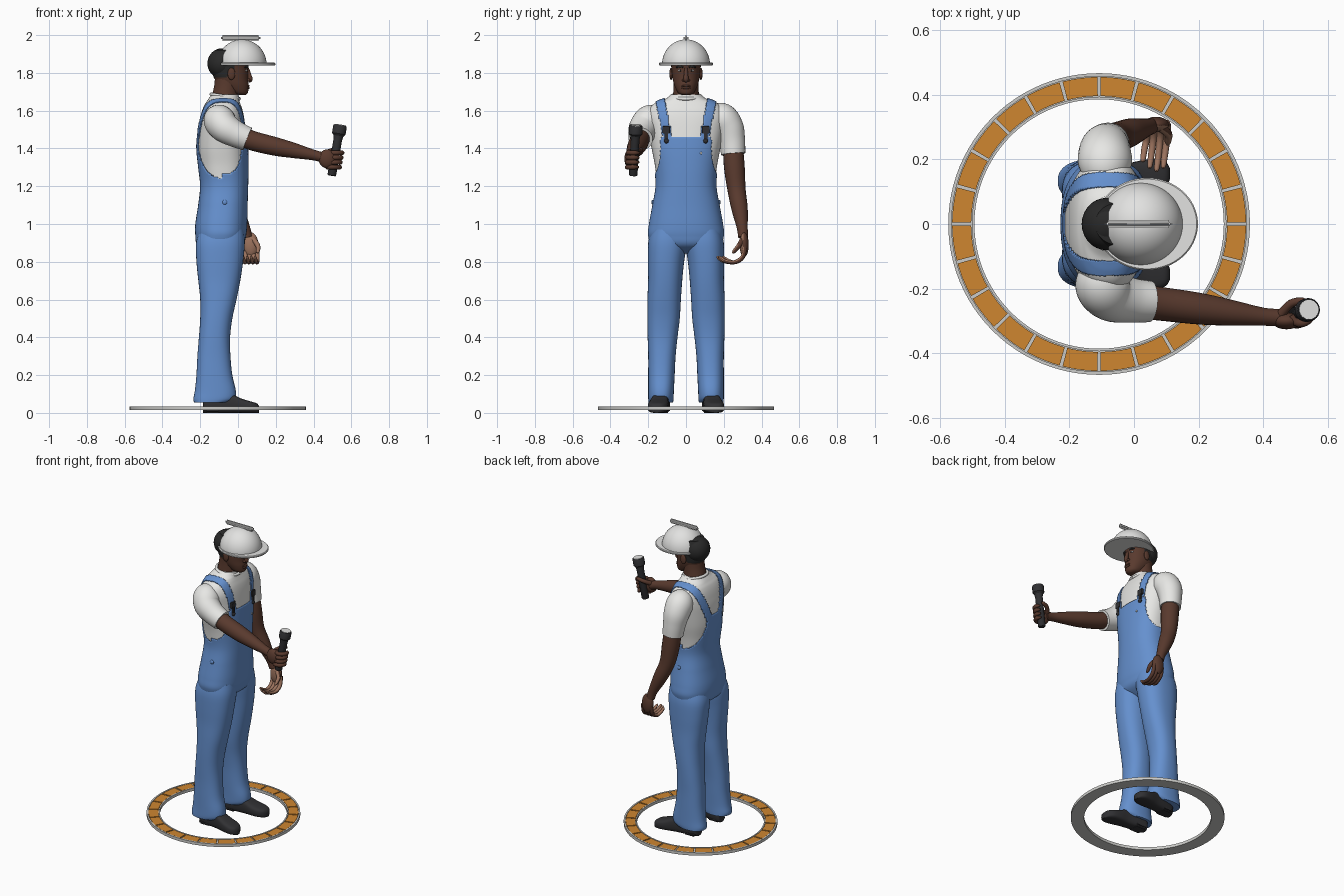
import bpy, bmesh, math
from mathutils import Vector
from math import sin, cos, pi

if "Cube" in bpy.data.objects:
    bpy.data.objects.remove(bpy.data.objects["Cube"])


def material(name, r, g, b):
    m = bpy.data.materials.new(name)
    m.use_nodes = True
    m.diffuse_color = (r, g, b, 1)
    m.node_tree.nodes["Principled BSDF"].inputs["Base Color"].default_value = (r, g, b, 1)
    return m


denim = material("denim blue", .13, .28, .62)
cotton = material("cotton white", .8, .8, .78)
shell = material("helmet white", .76, .76, .75)
skin = material("skin brown", .1, .042, .027)
palm = material("palm tan", .33, .17, .11)
black = material("hair black", .022, .022, .022)
rubber = material("rubber black", .03, .03, .033)
orange = material("ring orange", .62, .24, .03)
grey = material("ring grey", .6, .6, .58)
made = []


def finish(name, bm, *mats):
    bmesh.ops.recalc_face_normals(bm, faces=bm.faces)
    me = bpy.data.meshes.new(name)
    bm.to_mesh(me)
    bm.free()
    for m in mats:
        me.materials.append(m)
    ob = bpy.data.objects.new(name, me)
    bpy.context.collection.objects.link(ob)
    made.append(ob)
    return ob


def paint(ob, rule):
    for p in ob.data.polygons:
        p.material_index = int(rule(p.center, p.normal))


def spline(rows, steps):
    """Smooth interpolation through rows of numbers."""
    out = []
    for i in range(len(rows) - 1):
        a, b = rows[max(i - 1, 0)], rows[i]
        c, d = rows[i + 1], rows[min(i + 2, len(rows) - 1)]
        for s in range(steps):
            t = s / steps
            out.append([q + .5 * t * (r - p + t * (2*p - 5*q + 4*r - s4 + t * (3*(q - r) + s4 - p)))
                        for p, q, r, s4 in zip(a, b, c, d)])
    return out + [list(rows[-1])]


def skin_rings(rings, closed=False, bm=None):
    """Bridge rings of points into a closed surface."""
    bm = bm or bmesh.new()
    vs = [[bm.verts.new(p) for p in ring] for ring in rings]
    n = len(vs[0])
    pairs = list(zip(vs, vs[1:])) + ([(vs[-1], vs[0])] if closed else [])
    for a, b in pairs:
        for i in range(n):
            j = (i + 1) % n
            bm.faces.new((a[i], a[j], b[j], b[i]))
    if not closed:
        bm.faces.new(vs[0])
        bm.faces.new(vs[-1])
    return bm


def loft(rows, steps=4, seg=40, power=.85):
    """Stack of rounded sections; rows are z, back x, front x, right y, left y."""
    sg = lambda v: math.copysign(abs(v) ** power, v)
    rings = []
    for z, x0, x1, y0, y1 in spline(rows, steps):
        rings.append([((x0 + x1) / 2 + (x1 - x0) / 2 * sg(cos(a)),
                       (y0 + y1) / 2 + (y1 - y0) / 2 * sg(sin(a)), z)
                      for a in (2 * pi * k / seg for k in range(seg))])
    return skin_rings(rings)


def tube(name, pts, mat, steps=6, seg=20):
    """Round limb; points are x, y, z, radius."""
    rows = spline(pts, steps)
    ps = [Vector(r[:3]) for r in rows]
    u, rings = Vector((.31, .2, .93)), []
    for i, p in enumerate(ps):
        t = (ps[min(i + 1, len(ps) - 1)] - ps[max(i - 1, 0)]).normalized()
        u = u - t * u.dot(t)
        if u.length < .01:
            u = t.orthogonal()
        u.normalize()
        w = t.cross(u)
        rings.append([p + rows[i][3] * (u * cos(a) + w * sin(a))
                      for a in (2 * pi * k / seg for k in range(seg))])
    return finish(name, skin_rings(rings), mat)


def ball(name, c, r, mat):
    bm = bmesh.new()
    bmesh.ops.create_uvsphere(bm, u_segments=28, v_segments=18, radius=1)
    for v in bm.verts:
        v.co = Vector(c) + Vector(r) * v.co
    return finish(name, bm, mat)


def box(name, c, s, mat, bevel=.003):
    bm = bmesh.new()
    bmesh.ops.create_cube(bm, size=1)
    for v in bm.verts:
        v.co = Vector(c) + Vector(s) * v.co
    bmesh.ops.bevel(bm, geom=bm.edges[:], offset=bevel, segments=3, affect='EDGES')
    return finish(name, bm, mat)


# Floor ring with inset plates
def arc(r0, r1, z0, z1, a0, a1, n):
    return [[(-.108 + r * cos(a), r * sin(a), z) for r, z in ((r0, z0), (r1, z0), (r1, z1), (r0, z1))]
            for a in (a0 + (a1 - a0) * k / n for k in range(n + 1))]


for name, r0, r1, top in (("ring_base", .386, .467, .028), ("ring_inner_rim", .386, .394, .034),
                          ("ring_outer_rim", .457, .467, .034)):
    finish(name, skin_rings(arc(r0, r1, .015, top, 0, 2 * pi, 96)[:-1], True), grey)
bm = bmesh.new()
for k in range(24):
    a = pi / 12
    skin_rings(arc(.396, .455, .02, .033, (k + .04) * a, (k + .96) * a, 5), bm=bm)
finish("ring_plates", bm, orange)

# Torso: shirt inside, overalls as an outer shell
body = [(z, x0, x1, -w, w) for z, x0, x1, w in (
    (.85, -.15, -.04, .08), (.89, -.21, .02, .17), (.94, -.22, .037, .195), (1.0, -.22, .043, .19),
    (1.1, -.205, .045, .172), (1.2, -.195, .048, .156), (1.3, -.205, .05, .163), (1.4, -.215, .048, .182),
    (1.5, -.21, .04, .2), (1.56, -.2, .033, .21), (1.6, -.19, .025, .2), (1.63, -.178, .015, .178),
    (1.65, -.165, .008, .145), (1.665, -.155, .005, .105), (1.685, -.14, .003, .078))]
finish("shirt", loft(body[4:], 8, 64), cotton)


def is_denim(p):
    y, z = abs(p.y), p.z
    if z < 1.22:
        return True
    if p.x > -.085:
        if z < 1.46:
            return y < .132 + .05 * (max(0, 1.38 - z) / .16) ** 2
        return abs(y - .105 - (z - 1.5) * .2) < .023
    if z < 1.45 and y < .075 + .1 * ((1.45 - z) / .23) ** 2:
        return True
    return z > 1.4 and abs(y - .05 - (z - 1.42) * .37) < .026


bm = loft(body, 12, 128)
bmesh.ops.recalc_face_normals(bm, faces=bm.faces)
bm.normal_update()
bmesh.ops.delete(bm, geom=[f for f in bm.faces if not is_denim(f.calc_center_median())], context='FACES')
for v, n in [(v, v.normal.copy()) for v in bm.verts]:
    v.co += n * .006
bm.normal_update()
overalls = finish("overalls", bm, denim)
thick = overalls.modifiers.new("Cloth", 'SOLIDIFY')
thick.thickness = .006
thick.offset = -1
tube("collar", [(-.068 + .074 * cos(a), .079 * sin(a), 1.675 - .012 * cos(a), .009)
                for a in (k * pi / 8 for k in range(17))], cotton, 3, 10)

# Legs, shoes, strap clips and side buttons
for s, side in ((1, "left"), (-1, "right")):
    rows = [(.055, -.232, -.05, .068, .198), (.075, -.236, -.015, .066, .2), (.12, -.228, -.012, .064, .2),
            (.2, -.22, -.03, .06, .2), (.3, -.215, -.04, .055, .2), (.4, -.207, -.042, .045, .203),
            (.5, -.2, -.03, .033, .205), (.6, -.2, -.008, .027, .204), (.7, -.21, .012, .02, .201),
            (.8, -.22, .027, .01, .202), (.9, -.222, .036, -.005, .2), (.97, -.2, .03, .0, .185)]
    finish(side + "_trouser_leg", loft([(z, a, b, s * c, s * d) for z, a, b, c, d in rows]), denim)
    rings = []
    for x, w, top in spline([(-.185, .02, .05), (-.175, .036, .075), (-.12, .043, .1), (-.04, .045, .1),
                             (.02, .052, .075), (.07, .052, .06), (.1, .036, .05), (.112, .015, .035)], 4):
        sq = lambda v: math.copysign(abs(v) ** .6, v)
        rings.append([(x, s * (.136 + .12 * (x + .05)) + w * sq(cos(a)), top * (.5 + .5 * sq(sin(a))))
                      for a in (2 * pi * k / 24 for k in range(24))])
    finish(side + "_shoe", skin_rings(rings), rubber)
    box(side + "_shoe_heel", (-.135, s * .127, .014), (.085, .082, .028), rubber, .01)
    box(side + "_clip", (.035, s * .104, 1.5), (.018, .04, .04), rubber)
    box(side + "_clip_hook", (.038, s * .104, 1.465), (.016, .018, .05), rubber)
    ball(side + "_bib_button", (.04, s * .104, 1.44), (.01, .013, .013), rubber)
    ball(side + "_hip_button", (-.07, s * .176, 1.115), (.013, .007, .013), denim)
ball("bib_stud", (.047, .08, 1.375), (.005, .006, .006), cotton)

# Arms
tube("left_sleeve", [(-.09, .13, 1.565, .06), (-.09, .185, 1.56, .083), (-.09, .225, 1.51, .08),
                     (-.085, .243, 1.44, .07), (-.078, .25, 1.37, .064)], cotton, seg=32)
tube("left_arm", [(-.08, .248, 1.42, .053), (-.068, .256, 1.3, .055), (-.05, .268, 1.18, .048),
                  (-.01, .284, 1.08, .043), (.035, .298, .98, .029), (.05, .302, .93, .026)], skin)
tube("right_sleeve", [(-.1, -.13, 1.56, .06), (-.1, -.185, 1.55, .083), (-.07, -.222, 1.51, .08),
                      (-.01, -.236, 1.475, .07), (.05, -.24, 1.45, .064)], cotton, seg=32)
tube("right_arm", [(-.01, -.238, 1.475, .052), (.08, -.247, 1.44, .052), (.2, -.262, 1.41, .049),
                   (.3, -.275, 1.388, .04), (.4, -.287, 1.365, .028), (.46, -.29, 1.35, .027)], skin)

# Open left hand, fingers curling inward
hand = [ball("left_palm", (.068, .308, .89), (.04, .024, .065), skin)]
for k in range(4):
    x, reach = .038 + .021 * k, (.03, .01, 0, .01)[k]
    hand.append(tube("left_finger_%d" % k, [
        (x, .312, .88, .011), (x + .002, .3, .825, .012), (x, .26, .798, .011),
        (x - .006, .2 + reach, .803, .01), (x - .01, .17 + reach, .822, .008),
        (x - .01, .163 + reach, .828, .003)], skin, 4, 12))
hand.append(tube("left_thumb", [(.08, .3, .92, .014), (.105, .28, .885, .013), (.105, .255, .855, .01),
                                (.104, .245, .847, .004)], skin, 4, 12))
for ob in hand:
    ob.data.materials.append(palm)
    paint(ob, lambda c, n: n.z > .3 and c.z < .86 or n.y < -.35)

# Torch held in the right hand
low, high = Vector((.496, -.28, 1.256)), Vector((.541, -.265, 1.522))
along = lambda t, r: (*low.lerp(high, t), r)
tube("torch_body", [along(0, .02), along(.02, .023), along(.72, .023), along(.8, .027)], rubber, 1, 24)
tube("torch_head", [along(.78, .024), along(.83, .036), along(.98, .036), along(1, .033)], rubber, 1, 24)
tube("torch_lens", [along(.99, .03), along(1.012, .03)], shell, 1, 24)
ball("right_palm", (.472, -.3, 1.345), (.045, .026, .05), skin)
for k in range(4):
    c = low.lerp(high, .17 + .095 * k)
    pts = [(c.x + .034 * cos(a), c.y + .034 * sin(a), c.z, .0125 if j < 5 else .006)
           for j, a in enumerate(math.radians(200 + 42 * i) for i in range(6))]
    tube("right_finger_%d" % k, pts, skin, 3, 12)
tube("right_thumb", [(.455, -.28, 1.365, .015), (.485, -.247, 1.385, .013), (.52, -.238, 1.395, .011),
                     (.533, -.24, 1.398, .004)], skin, 4, 12)

# Neck, head and face
tube("neck", [(-.075, 0, 1.6, .075), (-.068, 0, 1.67, .07), (-.06, 0, 1.73, .066), (-.055, 0, 1.8, .066)], skin)
head = finish("head", loft([(z, a, b, -w, w) for z, a, b, w in (
    (1.683, 0, .04, .02), (1.695, -.04, .052, .042), (1.73, -.09, .056, .06), (1.77, -.125, .053, .071),
    (1.82, -.14, .054, .077), (1.87, -.142, .058, .08), (1.92, -.12, .04, .066))], 8, 56, .95), skin, black)
paint(head, lambda c, n: c.z > 1.775 and c.x < -.055 or c.z > 1.8 and c.x < -.015)
ball("hair_back", (-.085, 0, 1.85), (.077, .081, .08), black)
tube("nose", [(.05, 0, 1.825, .008), (.06, 0, 1.785, .012), (.063, 0, 1.765, .014), (.055, 0, 1.754, .008)], skin, 4, 14)
for name, z, r in (("upper_lip", 1.731, .006), ("lower_lip", 1.721, .007)):
    ball(name, (.054, 0, z), (.008, .024, r), skin)
for s, side in ((1, "left"), (-1, "right")):
    ball(side + "_nostril", (.055, s * .013, 1.762), (.01, .008, .008), skin)
    ball(side + "_ear", (-.035, s * .079, 1.795), (.02, .009, .032), skin)
    ball(side + "_eye", (.043, s * .031, 1.812), (.007, .012, .006), cotton)
    ball(side + "_iris", (.0475, s * .031, 1.812), (.004, .005, .005), black)
    tube(side + "_brow", [(.051, s * .014, 1.83, .004), (.049, s * .032, 1.834, .006),
                          (.036, s * .052, 1.829, .003)], black, 4, 10)

# Hard hat
dome = [(1.845 + .132 * sin(t), .021 - .13 * cos(t), .021 + .13 * cos(t), -.127 * cos(t), .127 * cos(t))
        for t in (k * pi / 32 for k in range(16))]
finish("helmet_dome", loft(dome, 2, 56, 1), shell)
finish("helmet_brim", loft([(z, -.118 + d, .198 - d, -.143 + d, .143 - d) for z, d in
                            ((1.84, .003), (1.843, 0), (1.85, 0), (1.854, .004))], 1, 64, 1), shell)
box("helmet_ridge", (.014, 0, 1.985), (.21, .024, .03), shell, .01)

# Smooth shading with sharp rims
for ob in made:
    ob.select_set(True)
bpy.context.view_layer.objects.active = made[0]
bpy.ops.object.shade_smooth_by_angle(angle=math.radians(40))
